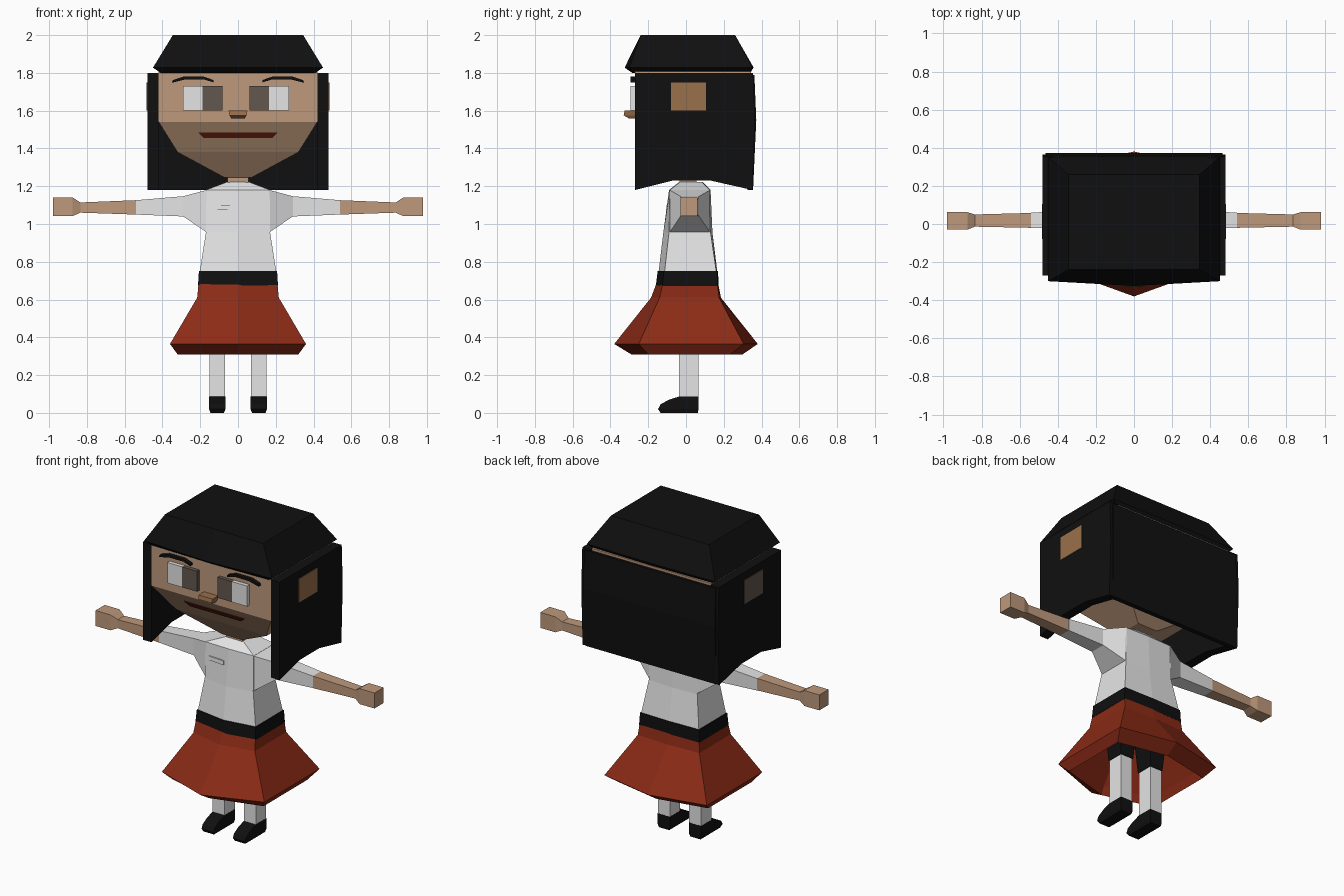
import bpy, bmesh
from mathutils import Vector

cube = bpy.data.objects.get("Cube")
if cube:
    bpy.data.objects.remove(cube, do_unlink=True)


def material(name, rgb):
    m = bpy.data.materials.new(name)
    m.use_nodes = True
    m.diffuse_color = (*rgb, 1)
    m.node_tree.nodes["Principled BSDF"].inputs["Base Color"].default_value = (*rgb, 1)
    return m


SKIN = material("skin", (.52, .32, .2))
TAN = material("tan", (.32, .16, .07))
BLACK = material("black", (.005, .005, .005))
WHITE = material("white", (.78, .78, .78))
RED = material("brick_red", (.26, .024, .008))
LIPS = material("dark_red", (.12, .013, .005))
IRIS = material("grey_brown", (.12, .095, .077))


def loft(name, rings, mat):
    """Skin a list of point rings and close both ends."""
    bm = bmesh.new()
    loops = [[bm.verts.new(p) for p in r] for r in rings]
    n = len(loops[0])
    for a, b in zip(loops, loops[1:]):
        for i in range(n):
            j = (i + 1) % n
            bm.faces.new((a[i], a[j], b[j], b[i]))
    bm.faces.new(loops[0])
    bm.faces.new(loops[-1])
    bmesh.ops.recalc_face_normals(bm, faces=bm.faces)
    me = bpy.data.meshes.new(name)
    bm.to_mesh(me)
    bm.free()
    me.materials.append(mat)
    ob = bpy.data.objects.new(name, me)
    bpy.context.collection.objects.link(ob)
    return ob


def rect(z, w, y0, y1, cx=0):
    return [(cx - w, y0, z), (cx + w, y0, z), (cx + w, y1, z), (cx - w, y1, z)]


def hexa(z, w, ridge, front, back, spine):
    """Body section with a ridge at the middle of front and back."""
    return [(-w, front, z), (0, ridge, z), (w, front, z),
            (w, back, z), (0, spine, z), (-w, back, z)]


def across(x, y0, y1, z0, z1):
    return [(x, y0, z0), (x, y1, z0), (x, y1, z1), (x, y0, z1)]


def box(name, x0, x1, y0, y1, z0, z1, mat):
    return loft(name, [across(x0, y0, y1, z0, z1), across(x1, y0, y1, z0, z1)], mat)


# Head and neck
loft("head", [rect(1.84, .40, -.26, .32), rect(1.805, .42, -.27, .345),
              rect(1.54, .42, -.27, .335), rect(1.38, .32, -.17, .30),
              rect(1.245, .07, -.06, .12)], SKIN)
loft("neck", [rect(1.18, .055, -.035, .055), rect(1.29, .055, -.035, .055)], SKIN)
loft("nose", [rect(1.6, .05, -.325, -.26), rect(1.575, .045, -.33, -.26),
              rect(1.558, .035, -.30, -.26)], TAN)
loft("mouth", [rect(1.485, .21, -.243, -.23), rect(1.455, .18, -.224, -.21)], LIPS)

# Hair
loft("hair_cap", [hexa(1.8, .41, -.285, -.275, .335, .34),
                  hexa(1.828, .45, -.325, -.30, .352, .358),
                  hexa(2, .345, -.24, -.24, .26, .26)], BLACK)
loft("hair_back", [rect(1.79, .46, .335, .362), rect(1.55, .465, .335, .372),
                   rect(1.18, .455, .325, .355)], BLACK)
side_profile = [(-.27, 1.8), (.355, 1.8), (.365, 1.55), (.352, 1.18),
                (.13, 1.23), (-.07, 1.23), (-.27, 1.18)]
brow_profile = [(.13, 1.75), (.18, 1.765), (.28, 1.765), (.35, 1.748),
                (.345, 1.762), (.29, 1.78), (.18, 1.78), (.13, 1.762)]

for s, side in ((1, "left"), (-1, "right")):
    loft(side + "_side_hair", [[(s * x, y, z) for y, z in side_profile]
                               for x in (.42, .48)], BLACK)
    box(side + "_ear_patch", s * .47, s * .484, -.08, .105, 1.6, 1.75,
        TAN if s > 0 else IRIS)
    loft(side + "_eyebrow", [[(s * x, y, z) for x, z in brow_profile]
                             for y in (-.294, -.268)], BLACK)

    # Eyes: iris inside, white outside
    c = .165 if s > 0 else -.187
    box(side + "_iris", c, c - s * .104, -.294, -.268, 1.6, 1.73, IRIS)
    box(side + "_eye_white", c, c + s * .104, -.294, -.268, 1.6, 1.73, WHITE)

    # Arm
    loft(side + "_sleeve", [across(s * .165, -.087, .128, .955, 1.18),
                            across(s * .29, -.03, .07, 1.04, 1.147),
                            across(s * .54, -.02, .06, 1.05, 1.126)], WHITE)
    loft(side + "_forearm_and_hand", [across(s * .54, -.02, .058, 1.05, 1.126),
                                      across(s * .835, -.014, .05, 1.06, 1.114),
                                      across(s * .875, -.03, .062, 1.042, 1.14),
                                      across(s * .98, -.03, .062, 1.042, 1.14)], SKIN)

    # Leg, shorts leg and shoe
    cx = s * .11
    loft(side + "_sock", [rect(z, .042, -.038, .065, cx) for z in (.07, .38)], WHITE)
    loft(side + "_shorts_leg", [rect(.37, .046, -.042, .069, cx),
                                rect(.6, .06, -.06, .09, cx)], BLACK)
    loft(side + "_shoe", [rect(0, .036, -.135, .063, cx), rect(.02, .043, -.148, .066, cx),
                          rect(.045, .043, -.135, .066, cx), rect(.07, .043, -.09, .066, cx),
                          rect(.087, .043, -.035, .066, cx)], BLACK)

# Shirt, with a thin chest pocket
loft("shirt", [hexa(.73, .205, -.147, -.115, .163, .168),
               hexa(.955, .17, -.12, -.09, .13, .14),
               hexa(1.18, .17, -.09, -.085, .125, .13),
               hexa(1.222, .06, -.037, -.032, .085, .088)], WHITE)
loft("chest_pocket", [[(-.14, y0 - .004, z), (-.03, y1 - .004, z),
                       (-.03, y1 + .004, z), (-.14, y0 + .004, z)]
                      for z, y0, y1 in ((1.075, -.09, -.101), (1.1, -.089, -.098))], WHITE)

# Belt and flared skirt, whose lining turns back up inside
loft("belt", [hexa(.672, .212, -.16, -.125, .168, .172),
              hexa(.75, .207, -.15, -.118, .166, .17)], BLACK)
loft("skirt", [hexa(.685, .209, -.157, -.123, .166, .17),
               hexa(.61, .216, -.185, -.14, .175, .185),
               hexa(.365, .36, -.38, -.25, .305, .38),
               hexa(.31, .32, -.29, -.20, .235, .30),
               hexa(.36, .30, -.27, -.19, .22, .28),
               hexa(.58, .18, -.13, -.10, .13, .14)], RED)
